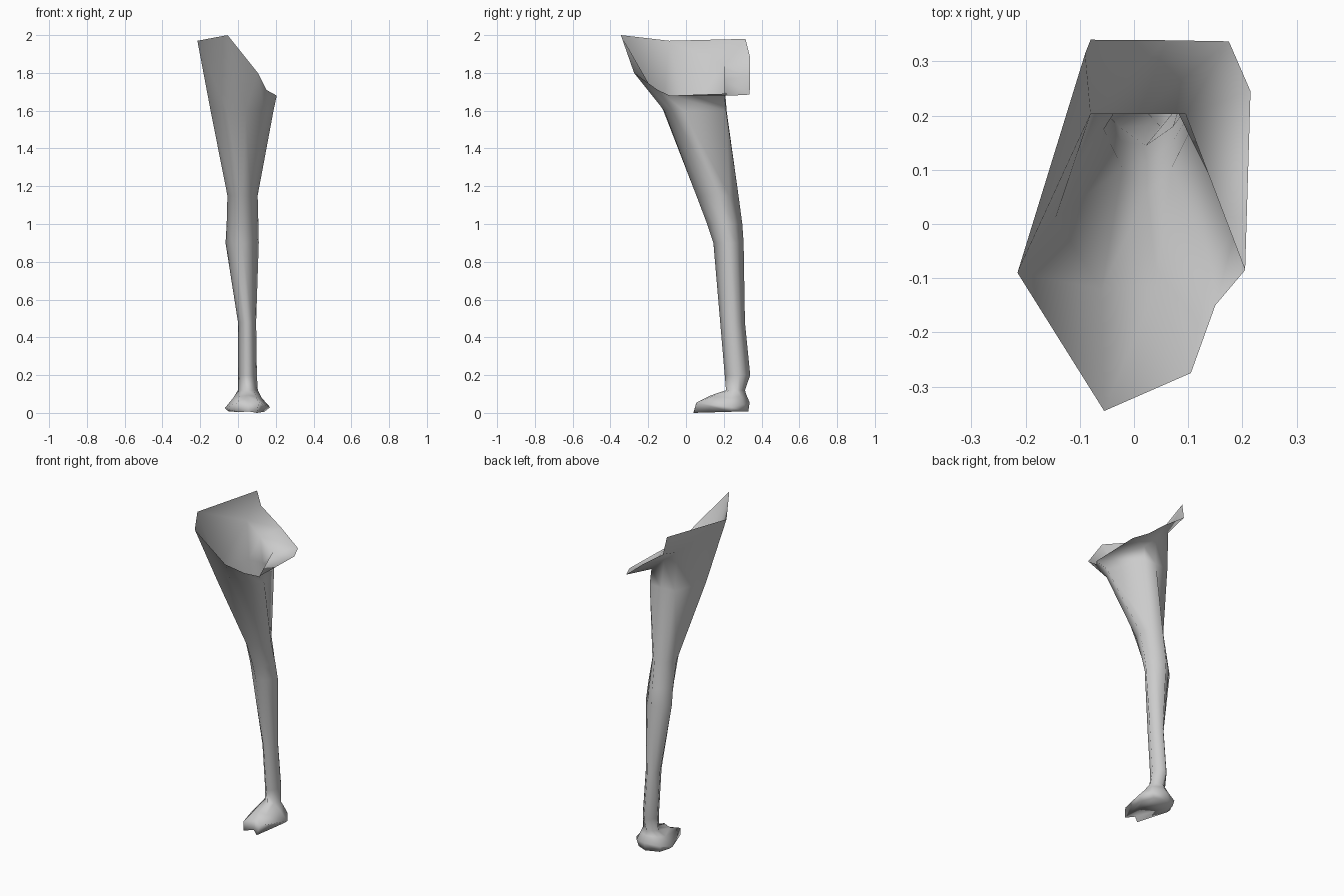
import bpy, bmesh, math


def ring(z, x0, x1, yf, yb):
    """Eight-sided, nearly diamond leg section: left, front-left, front, ... back-left."""
    cx, cy = (x0 + x1) / 2, (yf + yb) / 2
    pts = []
    for i in range(8):
        a = math.pi + i * math.pi / 4
        k = 0.8 if i % 2 else 1.0
        shift = 0.008 if i in (0, 4) else 0
        pts.append((cx + k * (x1 - x0) / 2 * math.cos(a),
                    cy + k * (yb - yf) / 2 * math.sin(a) + shift, z))
    return pts


def make(name, rings, extra, extra_faces):
    bm = bmesh.new()
    rows = [[bm.verts.new(p) for p in r] for r in rings]
    for a, b in zip(rows, rows[1:]):
        for i in range(8):
            j = (i + 1) % 8
            bm.faces.new((a[i], b[i], b[j], a[j]))
    bm.faces.new(rows[-1])
    # rim pieces refer to the first ring (0-7) and the extra points (8+)
    pool = rows[0] + [bm.verts.new(p) for p in extra]
    for f in extra_faces:
        bm.faces.new([pool[i] for i in f])
    bmesh.ops.recalc_face_normals(bm, faces=bm.faces)
    me = bpy.data.meshes.new(name)
    bm.to_mesh(me)
    bm.free()
    me.shade_smooth()
    ob = bpy.data.objects.new(name, me)
    bpy.context.collection.objects.link(ob)
    return ob


# Open slanted hip rim and the section just below it
rim = [(-.215, -.09, 1.97), (-.055, -.345, 2.0), (.105, -.275, 1.80), (.15, -.15, 1.71),
       (.205, -.085, 1.68), (.095, .203, 1.69), (.01, .203, 1.765), (-.08, .203, 1.84)]
upper = [(-.145, .01, 1.6), (-.06, -.12, 1.6), (.04, -.115, 1.6), (.14, -.075, 1.6),
         (.188, -.01, 1.6), (.1, .212, 1.6), (.02, .215, 1.6), (-.07, .208, 1.6)]

# Thigh and shin: z, left, right, front, back
sections = [(1.15, -.056, .104, .055, .278), (1.0, -.06, .108, .112, .298),
            (.9, -.066, .11, .145, .305), (.48, .0, .096, .181, .312),
            (.2, .0, .1, .205, .34), (.12, .0, .105, .212, .312)]
shin = [ring(*s) for s in sections]

# Foot: instep, notched toes, sole
instep = [(-.025, .24, .08), (.01, .14, .088), (.05, .13, .092), (.095, .14, .088),
          (.125, .24, .08), (.11, .29, .09), (.05, .32, .095), (-.01, .29, .09)]
toes = [(-.07, .23, .025), (.0, .055, .055), (.055, .09, .06), (.11, .055, .055),
        (.17, .24, .03), (.125, .305, .045), (.05, .337, .055), (-.04, .305, .045)]
sole = [(-.05, .23, .008), (.01, .04, .004), (.055, .075, .008), (.1, .04, .0),
        (.14, .24, .006), (.11, .305, .008), (.05, .33, .008), (-.03, .3, .008)]

# Flared shelf behind the hip rim
shelf = [(-.09, .315, 1.98), (-.08, .34, 1.88), (.06, .339, 1.78),
         (.175, .337, 1.685), (.215, .245, 1.68)]
shelf_faces = [(0, 7, 8), (8, 7, 9), (7, 6, 10, 9), (6, 5, 11, 10), (5, 12, 11), (5, 4, 12)]
make("leg", [rim, upper] + shin + [instep, toes, sole], shelf, shelf_faces)
